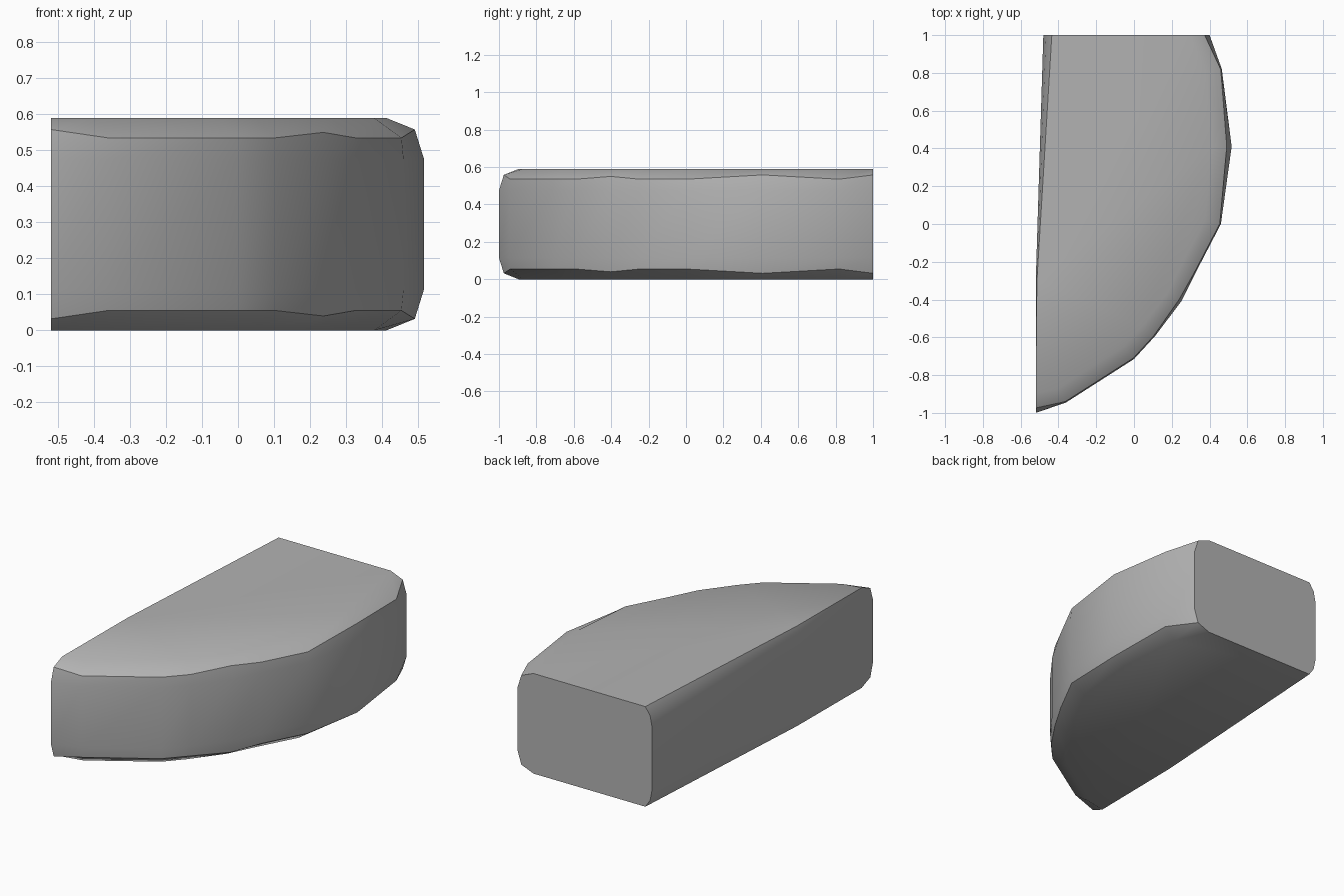
import bpy, bmesh, math
from mathutils import Vector

cube = bpy.data.objects.get("Cube")
if cube:
    bpy.data.objects.remove(cube, do_unlink=True)

HEIGHT = 0.59

# Plain grey stone
grey = bpy.data.materials.new("stone_grey")
grey.use_nodes = True
colour = (0.45, 0.45, 0.45, 1)
grey.diffuse_color = colour
grey.node_tree.nodes["Principled BSDF"].inputs["Base Color"].default_value = colour

# Rim styles: (rim inset, rim height, top inset)
WALL = (0.006, 0.535, 0.085)
SOFT = (0.015, 0.55, 0.085)
TIP = (0.026, 0.558, 0.105)
FLAT = (0.0, 0.56, 0.006)
BACK = (0.014, 0.545, 0.045)

# Outline, counter-clockwise: x, y, rim style, fixed inset direction
outline = [
    (-0.52, -1.0, TIP, (0, 1)),
    (-0.36, -0.945, WALL, None),
    (0.0, -0.715, WALL, None),
    (0.11, -0.595, WALL, None),
    (0.25, -0.41, SOFT, None),
    (0.33, -0.25, WALL, None),
    (0.46, 0.0, WALL, None),
    (0.517, 0.41, TIP, None),
    (0.465, 0.82, WALL, None),
    (0.40, 1.0, TIP, (-1, 0)),
    (-0.48, 1.0, BACK, (1, 0)),
    (-0.52, -0.3, FLAT, (1, 0)),
]


def inward(i):
    """Inset direction of one outline corner."""
    if outline[i][3]:
        return Vector(outline[i][3])
    a, b = Vector(outline[i - 1][:2]), Vector(outline[i + 1][:2])
    d = (b - a).normalized()
    return Vector((-d.y, d.x))


def half_profile(style):
    """Inset and height pairs from the wall up to the top."""
    rim, rim_z, top = style
    return [(0, 0.475), (rim, rim_z), (top, HEIGHT)]


bm = bmesh.new()
columns = []
for i, (x, y, style, _) in enumerate(outline):
    upper = half_profile(style)
    lower = [(inset, HEIGHT - z) for inset, z in reversed(upper)]
    n = inward(i)
    columns.append([bm.verts.new((x + n.x * d, y + n.y * d, z)) for d, z in lower + upper])

# Walls and rounded rims; the cut back end is a single flat face
count = len(columns)
for i, a in enumerate(columns):
    b = columns[(i + 1) % count]
    if outline[i][2] is TIP and outline[(i + 1) % count][2] is BACK:
        bm.faces.new(a[::-1] + b)
        continue
    for k in range(len(a) - 1):
        bm.faces.new((a[k], b[k], b[k + 1], a[k + 1]))
bm.faces.new([c[-1] for c in columns])
bm.faces.new([c[0] for c in reversed(columns)])
bmesh.ops.recalc_face_normals(bm, faces=bm.faces)

mesh = bpy.data.meshes.new("half_stone_slab")
bm.to_mesh(mesh)
bm.free()
mesh.materials.append(grey)
slab = bpy.data.objects.new("half_stone_slab", mesh)
bpy.context.collection.objects.link(slab)

# Smooth sides with crisp rims
bpy.ops.object.select_all(action="DESELECT")
slab.select_set(True)
bpy.context.view_layer.objects.active = slab
bpy.ops.object.shade_smooth_by_angle(angle=math.radians(40))
